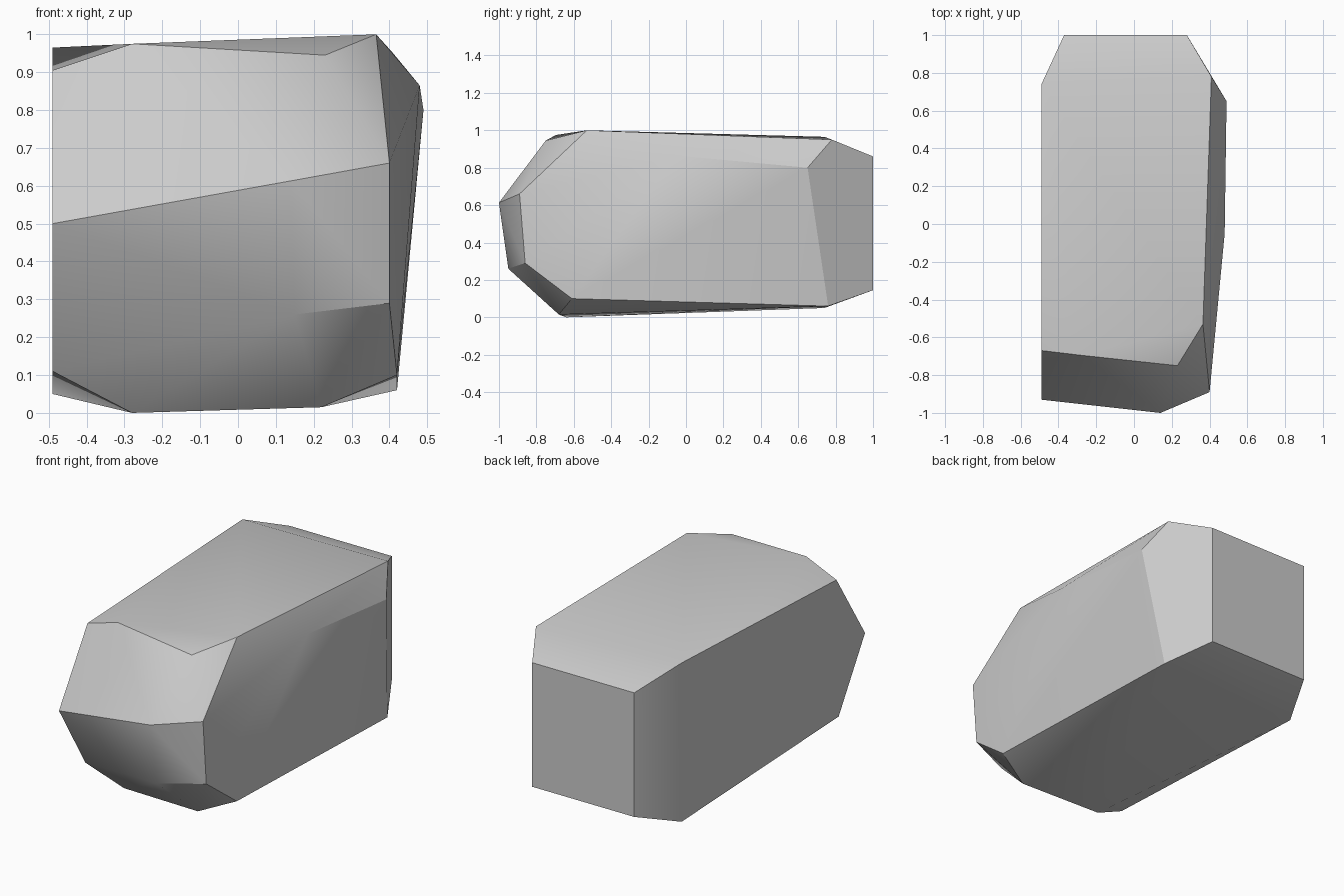
import bpy
import bmesh
import math

# Remove the default object
default_cube = bpy.data.objects.get("Cube")
if default_cube:
    bpy.data.objects.remove(default_cube, do_unlink=True)


def make_material(name, colour):
    """Create a plain matte material of one flat colour."""
    material = bpy.data.materials.new(name)
    material.use_nodes = True
    material.diffuse_color = colour
    shader = material.node_tree.nodes["Principled BSDF"]
    shader.inputs["Base Color"].default_value = colour
    shader.inputs["Roughness"].default_value = 0.9
    return material


def make_hull(name, corners, material):
    """Wrap a faceted convex stone around its chipped corners."""
    mesh = bpy.data.meshes.new(name)
    bm = bmesh.new()
    for corner in corners:
        bm.verts.new(corner)
    hull = bmesh.ops.convex_hull(bm, input=bm.verts[:])
    unused = set(hull["geom_interior"]) | set(hull["geom_unused"])
    loose = [item for item in unused if isinstance(item, bmesh.types.BMVert)]
    bmesh.ops.delete(bm, geom=loose, context="VERTS")
    # Merge the triangles that lie in one plane
    bmesh.ops.dissolve_limit(bm, angle_limit=math.radians(1),
                             verts=bm.verts[:], edges=bm.edges[:])
    bmesh.ops.recalc_face_normals(bm, faces=bm.faces[:])
    bm.to_mesh(mesh)
    bm.free()
    mesh.materials.append(material)
    stone = bpy.data.objects.new(name, mesh)
    bpy.context.collection.objects.link(stone)
    return stone


# Straight cut wall on one side
wall_x = -.49
flat_wall = [(wall_x, y, z) for y, z in (
    (.74, .05), (.74, .965), (-.67, .905), (-.93, .5), (-.69, .11))]

# Upright rectangular cut at the back
back_cut = [(x, 1, z) for x in (-.37, .28) for z in (.145, .86)]

# Rounded nose at the front
nose = [(.14, -1, .613), (.4, -.89, .66), (.15, -.95, .26), (.4, -.86, .29)]

# Upper rim, then the lower rim
upper_rim = [(-.28, -.695, .975), (.23, -.75, .945), (.365, -.53, 1),
             (.41, .78, .95)]
lower_rim = [(-.28, -.64, 0), (.22, -.68, .015), (.42, -.61, .1),
             (.42, .76, .06)]

# Bulge along the other side
bulge = [(.48, -.05, .865), (.49, .65, .8)]

stone_grey = make_material("stone_grey", (.6, .6, .6, 1))
boulder = make_hull(
    "boulder",
    flat_wall + back_cut + nose + upper_rim + lower_rim + bulge,
    stone_grey)

# Soft shading over shallow facets, crisp at the strong ridges
bpy.ops.object.select_all(action="DESELECT")
boulder.select_set(True)
bpy.context.view_layer.objects.active = boulder
bpy.ops.object.shade_smooth_by_angle(angle=math.radians(30))
